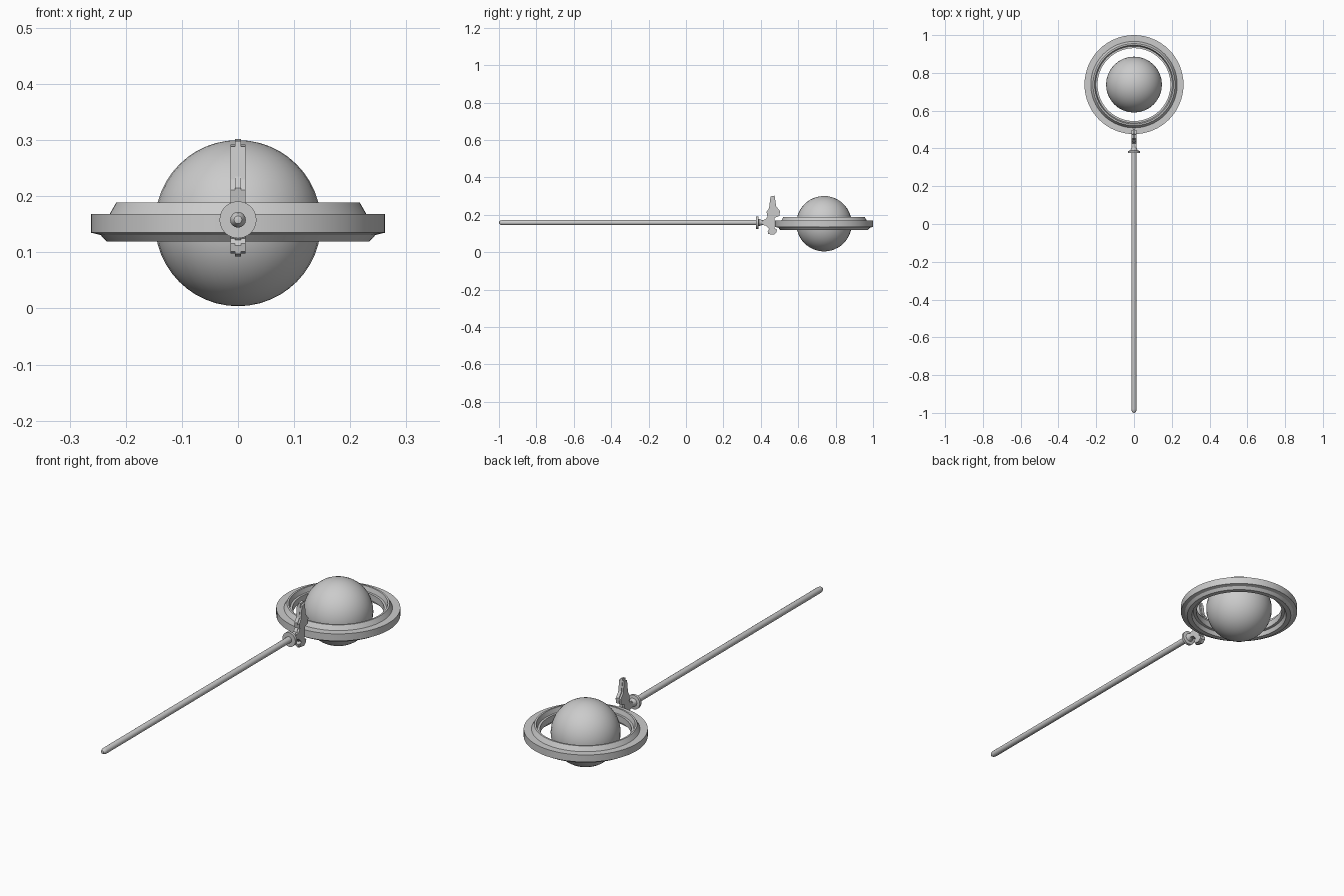
import bpy, bmesh, math
from mathutils import Matrix

if "Cube" in bpy.data.objects:
    bpy.data.objects.remove(bpy.data.objects["Cube"])

grey = bpy.data.materials.new("light_grey")
grey.diffuse_color = (0.6, 0.6, 0.6, 1)
grey.use_nodes = True
grey.node_tree.nodes["Principled BSDF"].inputs["Base Color"].default_value = grey.diffuse_color
RING_Y, AXIS_Z = 0.738, 0.158


def finish(name, bm, smooth=True):
    bmesh.ops.recalc_face_normals(bm, faces=bm.faces)
    me = bpy.data.meshes.new(name)
    bm.to_mesh(me)
    bm.free()
    ob = bpy.data.objects.new(name, me)
    bpy.context.collection.objects.link(ob)
    me.materials.append(grey)
    if smooth:
        bpy.ops.object.select_all(action='DESELECT')
        ob.select_set(True)
        bpy.context.view_layer.objects.active = ob
        bpy.ops.object.shade_smooth_by_angle(angle=math.radians(30))
    return ob


def lathe(name, profile, steps, matrix, closed=False):
    """Spin (radius, height) points about z, then place with matrix."""
    bm = bmesh.new()
    vs = [bm.verts.new((r, 0, h)) for r, h in profile]
    pairs = list(zip(vs, vs[1:])) + ([(vs[-1], vs[0])] if closed else [])
    edges = [bm.edges.new(p) for p in pairs]
    bmesh.ops.spin(bm, geom=vs + edges, axis=(0, 0, 1), cent=(0, 0, 0),
                   angle=math.tau, steps=steps, use_duplicate=False)
    bmesh.ops.remove_doubles(bm, verts=bm.verts, dist=1e-5)
    bmesh.ops.transform(bm, matrix=matrix, verts=bm.verts)
    return finish(name, bm)


def plate(name, outline, x0, x1):
    """Extrude a (y, z) outline from x0 to x1."""
    bm = bmesh.new()
    f = bm.faces.new([bm.verts.new((x0, y, z)) for y, z in outline])
    ext = bmesh.ops.extrude_face_region(bm, geom=[f])
    moved = [v for v in ext["geom"] if isinstance(v, bmesh.types.BMVert)]
    bmesh.ops.translate(bm, vec=(x1 - x0, 0, 0), verts=moved)
    return finish(name, bm, False)


# Globe
bm = bmesh.new()
bmesh.ops.create_uvsphere(bm, u_segments=32, v_segments=24, radius=0.148)
bmesh.ops.translate(bm, vec=(0, RING_Y, 0.152), verts=bm.verts)
finish("globe", bm)

# Stepped ring around the globe
lathe("ring", [(0.262, 0.135), (0.262, 0.168), (0.229, 0.168), (0.217, 0.189),
               (0.209, 0.189), (0.203, 0.168), (0.193, 0.168), (0.193, 0.138),
               (0.206, 0.138), (0.213, 0.119), (0.234, 0.119), (0.245, 0.131)],
      64, Matrix.Translation((0, RING_Y, 0)), True)

# Rod, collar and neck share one axis along y
along_y = Matrix.Translation((0, 0, AXIS_Z)) @ Matrix.Rotation(-math.pi / 2, 4, 'X')
lathe("rod", [(0, -1), (0.007, -0.998), (0.012, -0.99), (0.014, -0.98),
              (0.014, 0.38), (0, 0.38)], 16, along_y)
lathe("collar", [(0, 0.375), (0.033, 0.375), (0.033, 0.387), (0.019, 0.389),
                 (0.012, 0.41), (0.012, 0.43), (0, 0.43)], 24, along_y)

# Clamp: a central blade with a slimmer rail on each side
clamp = [(0.405, 0.146), (0.405, 0.172), (0.425, 0.174), (0.435, 0.19),
         (0.431, 0.215), (0.444, 0.235), (0.452, 0.298), (0.474, 0.302),
         (0.482, 0.245), (0.502, 0.22), (0.500, 0.195), (0.474, 0.185),
         (0.472, 0.125), (0.486, 0.121), (0.484, 0.106), (0.470, 0.093),
         (0.440, 0.097), (0.437, 0.112), (0.446, 0.122), (0.428, 0.142)]
plate("clamp_blade", clamp, -0.005, 0.005)
rail = [(0.457 + (y - 0.457) * 0.93, 0.16 + (z - 0.16) * 0.93) for y, z in clamp]
for side, s in (("left", -1), ("right", 1)):
    plate("clamp_rail_" + side, rail, s * 0.005, s * 0.013)
